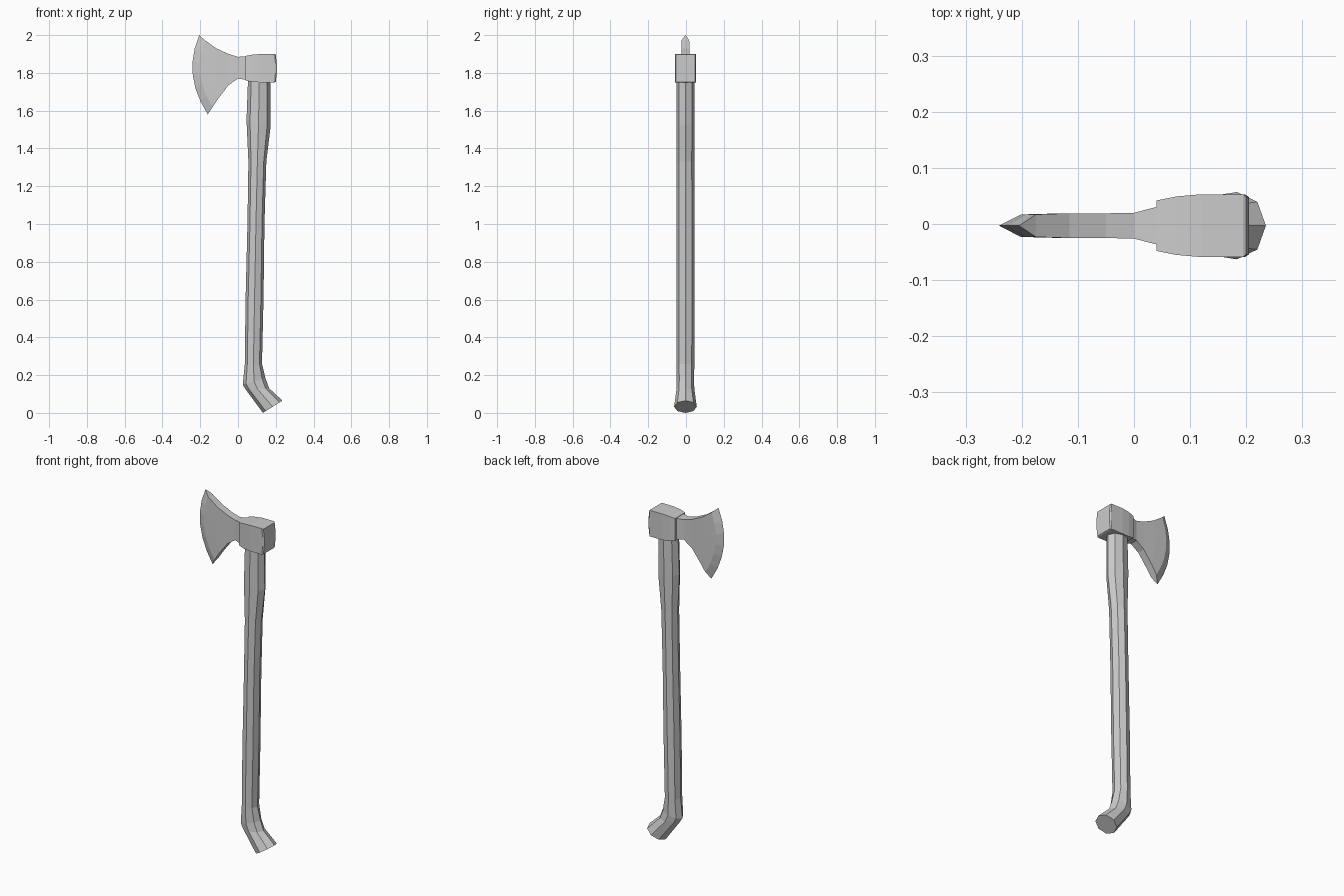
import bpy, bmesh, math
from mathutils import Vector

cube = bpy.data.objects.get("Cube")
if cube:
    bpy.data.objects.remove(cube, do_unlink=True)

grey = bpy.data.materials.new("plain grey")
grey.use_nodes = True
colour = (0.6, 0.6, 0.6, 1)
grey.diffuse_color = colour
grey.node_tree.nodes["Principled BSDF"].inputs["Base Color"].default_value = colour

MID_Y = -0.003


def loft(name, rings):
    """Skin closed rings of points, cap both ends, shade flat."""
    bm = bmesh.new()
    loops = [[bm.verts.new(p) for p in ring] for ring in rings]
    n = len(loops[0])
    for a, b in zip(loops, loops[1:]):
        for i in range(n):
            j = (i + 1) % n
            bm.faces.new((a[i], a[j], b[j], b[i]))
    bm.faces.new(loops[0])
    bm.faces.new(loops[-1][::-1])
    bmesh.ops.remove_doubles(bm, verts=bm.verts, dist=0.0005)
    bmesh.ops.recalc_face_normals(bm, faces=bm.faces)
    mesh = bpy.data.meshes.new(name)
    bm.to_mesh(mesh)
    bm.free()
    mesh.materials.append(grey)
    obj = bpy.data.objects.new(name, mesh)
    bpy.context.collection.objects.link(obj)
    return obj


def handle_ring(xl, zl, xr, zr, ry, sides=8):
    """Octagon spanning a left and a right point of the handle outline."""
    left, right = Vector((xl, MID_Y, zl)), Vector((xr, MID_Y, zr))
    mid, half = (left + right) / 2, (right - left) / 2
    turns = [math.tau * i / sides for i in range(sides)]
    return [mid + half * math.cos(t) + Vector((0, ry * math.sin(t), 0)) for t in turns]


def head_ring(xt, zt, xb, zb, bulge, hy, rows=6):
    """Upright slice of the head from top to bottom point, bowed along x."""
    side = []
    for i in range(rows + 1):
        t = i / rows
        x = xt + (xb - xt) * t + bulge * 4 * t * (1 - t)
        side.append((x, zt + (zb - zt) * t))
    return ([(x, MID_Y - hy, z) for x, z in side]
            + [(x, MID_Y + hy, z) for x, z in reversed(side)])


# Wooden handle with a swollen neck and a kicked-out foot
loft("handle", [handle_ring(*r) for r in (
    (0.055, 1.82, 0.17, 1.82, 0.048),
    (0.045, 1.55, 0.173, 1.52, 0.048),
    (0.055, 1.33, 0.15, 1.33, 0.047),
    (0.050, 1.00, 0.14, 1.00, 0.048),
    (0.040, 0.60, 0.135, 0.60, 0.048),
    (0.036, 0.26, 0.127, 0.26, 0.047),
    (0.025, 0.15, 0.145, 0.185, 0.046),
    (0.040, 0.125, 0.165, 0.13, 0.047),
    (0.132, 0.0, 0.235, 0.065, 0.06),
)])

# Blade: cutting edge, bevel line, flared cheek and narrow neck
loft("blade", [head_ring(*r) for r in (
    (-0.205, 2.0, -0.16, 1.58, -0.057, 0),
    (-0.175, 1.973, -0.135, 1.618, -0.045, 0.02),
    (-0.115, 1.93, -0.10, 1.67, -0.02, 0.022),
    (-0.05, 1.90, -0.05, 1.735, 0, 0.022),
    (0.0, 1.885, 0.0, 1.77, 0, 0.023),
    (0.05, 1.888, 0.05, 1.762, 0, 0.036),
)])

# Socket block around the top of the handle
loft("socket", [head_ring(*r, rows=3) for r in (
    (0.04, 1.89, 0.04, 1.76, 0, 0.045),
    (0.075, 1.896, 0.075, 1.752, 0, 0.052),
    (0.12, 1.90, 0.12, 1.75, 0, 0.056),
    (0.194, 1.90, 0.194, 1.75, 0.004, 0.056),
    (0.20, 1.897, 0.20, 1.753, 0.006, 0.051),
)])
